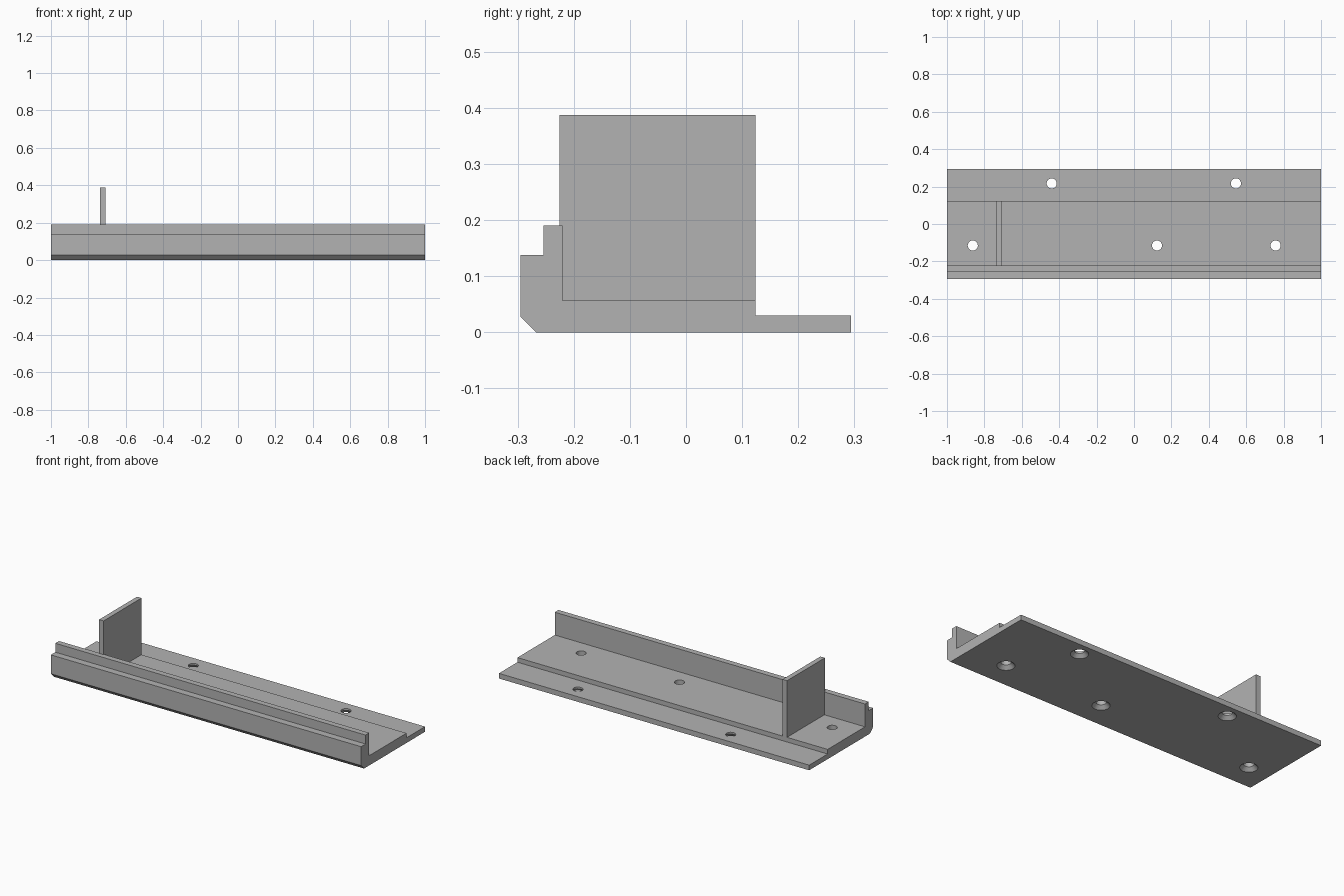
import bpy, bmesh, math

if "Cube" in bpy.data.objects:
    bpy.data.objects.remove(bpy.data.objects["Cube"], do_unlink=True)

grey = bpy.data.materials.new("plain grey")
grey.use_nodes = True
grey.diffuse_color = (0.45, 0.45, 0.45, 1)
bsdf = next(n for n in grey.node_tree.nodes if n.type == "BSDF_PRINCIPLED")
bsdf.inputs["Base Color"].default_value = grey.diffuse_color


def finish(name, bm):
    bmesh.ops.recalc_face_normals(bm, faces=bm.faces[:])
    mesh = bpy.data.meshes.new(name)
    bm.to_mesh(mesh)
    bm.free()
    mesh.materials.append(grey)
    obj = bpy.data.objects.new(name, mesh)
    bpy.context.collection.objects.link(obj)
    return obj


def extrude_x(name, profile, x0, x1):
    """Extrude a (y, z) outline from x0 to x1."""
    bm = bmesh.new()
    face = bm.faces.new([bm.verts.new((x0, y, z)) for y, z in profile])
    grown = bmesh.ops.extrude_face_region(bm, geom=[face], use_keep_orig=True)
    moved = [v for v in grown["geom"] if isinstance(v, bmesh.types.BMVert)]
    bmesh.ops.translate(bm, verts=moved, vec=(x1 - x0, 0, 0))
    return finish(name, bm)


def add_lathe(bm, cx, cy, rings, sides=32):
    """Add a closed turned solid from (radius, z) rings."""
    loops = []
    for r, z in rings:
        angles = [math.tau * i / sides for i in range(sides)]
        loops.append([bm.verts.new((cx + r * math.cos(a), cy + r * math.sin(a), z))
                      for a in angles])
    for low, high in zip(loops, loops[1:]):
        for i in range(sides):
            j = (i + 1) % sides
            bm.faces.new((low[i], low[j], high[j], high[i]))
    bm.faces.new(loops[0][::-1])
    bm.faces.new(loops[-1])


# Rail: stepped base with a chamfered front lip
rail = extrude_x("rail", [
    (-0.295, 0.028), (-0.267, 0), (0.294, 0), (0.294, 0.03), (0.124, 0.03),
    (0.124, 0.057), (-0.22, 0.057), (-0.22, 0.19), (-0.254, 0.19),
    (-0.254, 0.138), (-0.295, 0.138)], -1, 1)

# Screw holes, countersunk from below
front_row = [(x, -0.115) for x in (-0.862, 0.123, 0.757)]
back_row = [(x, 0.217) for x in (-0.44, 0.545)]
bm = bmesh.new()
for cx, cy in front_row + back_row:
    add_lathe(bm, cx, cy, [(0.047, -0.01), (0.047, 0), (0.027, 0.02), (0.027, 0.1)])
cutter = finish("screw_hole_cutter", bm)
cutter.hide_render = True
cutter.hide_set(True)
holes = rail.modifiers.new("screw_holes", "BOOLEAN")
holes.operation = "DIFFERENCE"
holes.solver = "EXACT"
holes.object = cutter

# Bake the holes into the rail and discard the cutter
bpy.context.view_layer.update()
graph = bpy.context.evaluated_depsgraph_get()
baked = bpy.data.meshes.new_from_object(rail.evaluated_get(graph))
rail.modifiers.clear()
rail.data = baked
bpy.data.objects.remove(cutter, do_unlink=True)

# Upright divider plate
extrude_x("divider_plate", [(-0.225, 0.057), (0.124, 0.057),
                            (0.124, 0.387), (-0.225, 0.387)], -0.738, -0.709)
